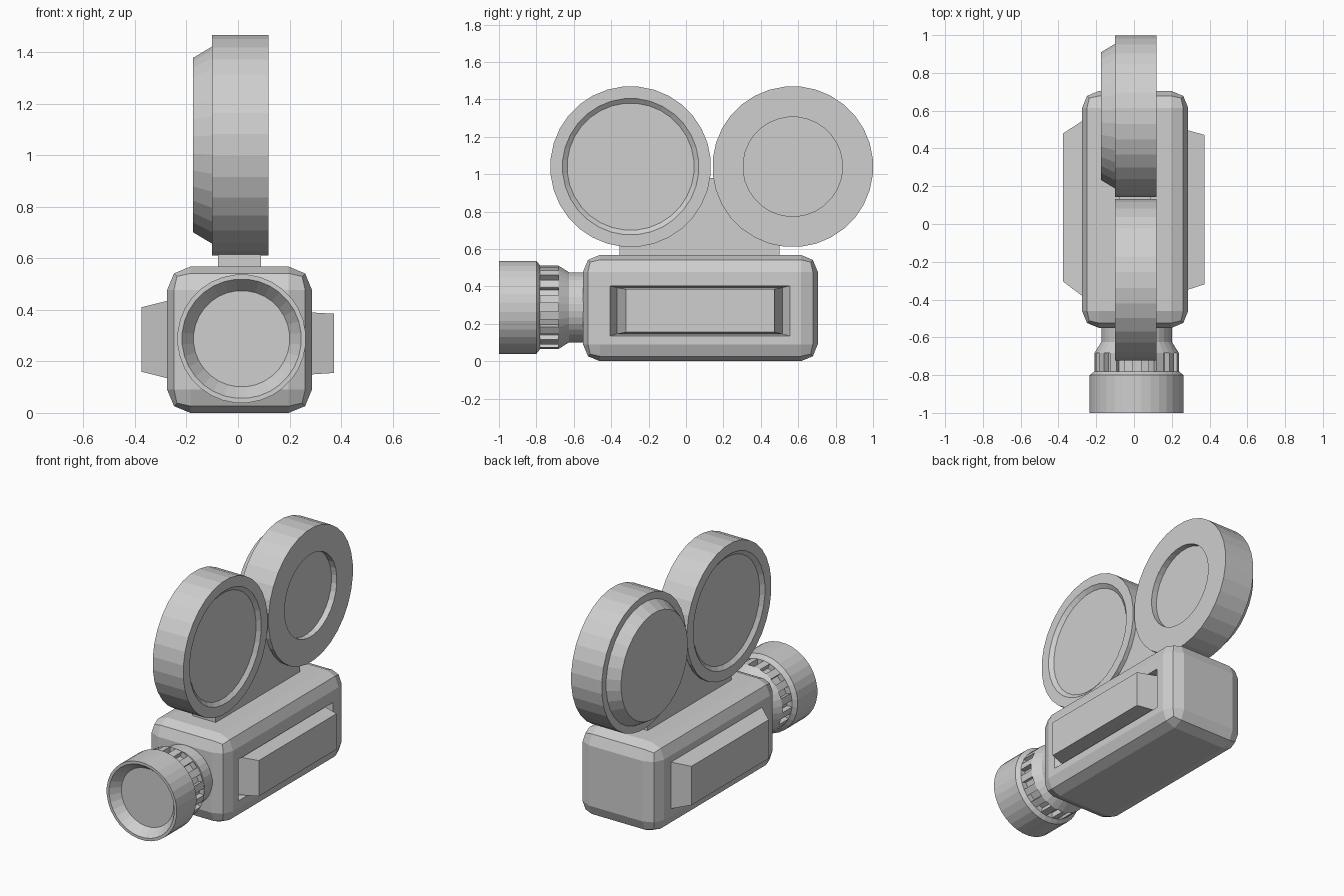
import bpy, bmesh, math
from mathutils import Vector

if "Cube" in bpy.data.objects:
    bpy.data.objects.remove(bpy.data.objects["Cube"])

grey = bpy.data.materials.new("plain_grey")
grey.diffuse_color = (0.62, 0.62, 0.62, 1)
grey.use_nodes = True
grey.node_tree.nodes["Principled BSDF"].inputs["Base Color"].default_value = grey.diffuse_color


def finish(name, bm):
    bmesh.ops.recalc_face_normals(bm, faces=bm.faces[:])
    mesh = bpy.data.meshes.new(name)
    bm.to_mesh(mesh)
    bm.free()
    mesh.materials.append(grey)
    ob = bpy.data.objects.new(name, mesh)
    bpy.context.collection.objects.link(ob)
    return ob


def lathe(axis, centre, profile, segs=32):
    """Revolve (position, radius) pairs round a line parallel to x or y."""
    bm = bmesh.new()
    rings = []
    for t, r in profile:
        ring = []
        for i in range(segs):
            a = math.tau * (i + 0.5) / segs
            u, w = r * math.cos(a), r * math.sin(a) + centre[1]
            co = (t, centre[0] + u, w) if axis == 'x' else (centre[0] + u, t, w)
            ring.append(bm.verts.new(co))
        rings.append(ring)
    bands = []
    for a, b in zip(rings, rings[1:]):
        bands.append([bm.faces.new((a[i], a[(i + 1) % segs], b[(i + 1) % segs], b[i]))
                      for i in range(segs)])
    bm.faces.new(rings[0])
    bm.faces.new(rings[-1])
    bmesh.ops.recalc_face_normals(bm, faces=bm.faces[:])
    return bm, bands


def step(bm, face, x, y0, y1, z0, z1):
    """Extrude a side face to a new rectangle in the plane x."""
    mid = face.calc_center_median()
    new = bmesh.ops.extrude_discrete_faces(bm, faces=[face])["faces"][0]
    for v in new.verts:
        v.co = (x, y1 if v.co.y > mid.y else y0, z1 if v.co.z > mid.z else z0)
    return new


# Camera body: rounded box with a recessed panel on the right, raised panel on the left
bm = bmesh.new()
bmesh.ops.create_cube(bm, size=1)
for v in bm.verts:
    v.co = (0.006 + v.co.x * 0.562, 0.077 + v.co.y * 1.255, 0.284 + v.co.z * 0.568)
bmesh.ops.bevel(bm, geom=bm.edges[:], offset=0.09, segments=2, profile=0.5, affect='EDGES')
bm.normal_update()
right = max(bm.faces, key=lambda f: f.calc_center_median().x)
left = min(bm.faces, key=lambda f: f.calc_center_median().x)
for rect in ((0.287, -0.406, 0.556, 0.135, 0.402),
             (0.215, -0.37, 0.515, 0.145, 0.394),
             (0.372, -0.32, 0.472, 0.155, 0.385)):
    right = step(bm, right, *rect)
for rect in ((-0.275, -0.38, 0.545, 0.135, 0.435),
             (-0.375, -0.305, 0.48, 0.16, 0.41)):
    left = step(bm, left, *rect)
finish("camera_body", bm)

# Lens: hollow hood, slotted ring, neck
bm, bands = lathe('y', (0.014, 0.288), [
    (-0.94, 0.187), (-1.0, 0.232), (-1.0, 0.25), (-0.80, 0.25), (-0.78, 0.224),
    (-0.682, 0.224), (-0.625, 0.188), (-0.50, 0.188)])
slots = [f for i, f in enumerate(bands[4]) if i % 2]
for f in bmesh.ops.extrude_discrete_faces(bm, faces=slots)["faces"]:
    c = f.calc_center_median()
    inward = Vector((0.014 - c.x, 0, 0.288 - c.z)).normalized() * 0.035
    for v in f.verts:
        v.co += inward
finish("lens", bm)

# Front film reel: shallow dish on both sides
bm, _ = lathe('x', (-0.296, 1.04), [
    (-0.08, 0.34), (-0.10, 0.365), (-0.10, 0.43),
    (0.118, 0.43), (0.118, 0.365), (0.098, 0.34)])
finish("front_reel", bm)

# Back film reel: tapered boss on the left, round recess on the right
bm, _ = lathe('x', (0.571, 1.04), [
    (-0.175, 0.34), (-0.10, 0.385), (-0.10, 0.43),
    (0.118, 0.43), (0.118, 0.266), (0.08, 0.266)])
finish("back_reel", bm)

# Mounting plate filling the gap under the reels
bm = bmesh.new()
outline = [(-0.355, 0.55), (0.50, 0.55), (0.50, 0.64), (0.15, 0.98), (0.12, 0.98), (-0.355, 0.64)]
base = bm.faces.new([bm.verts.new((-0.077, y, z)) for y, z in outline])
geom = bmesh.ops.extrude_face_region(bm, geom=[base])["geom"]
for v in geom:
    if isinstance(v, bmesh.types.BMVert):
        v.co.x = 0.09
finish("reel_mount", bm)
